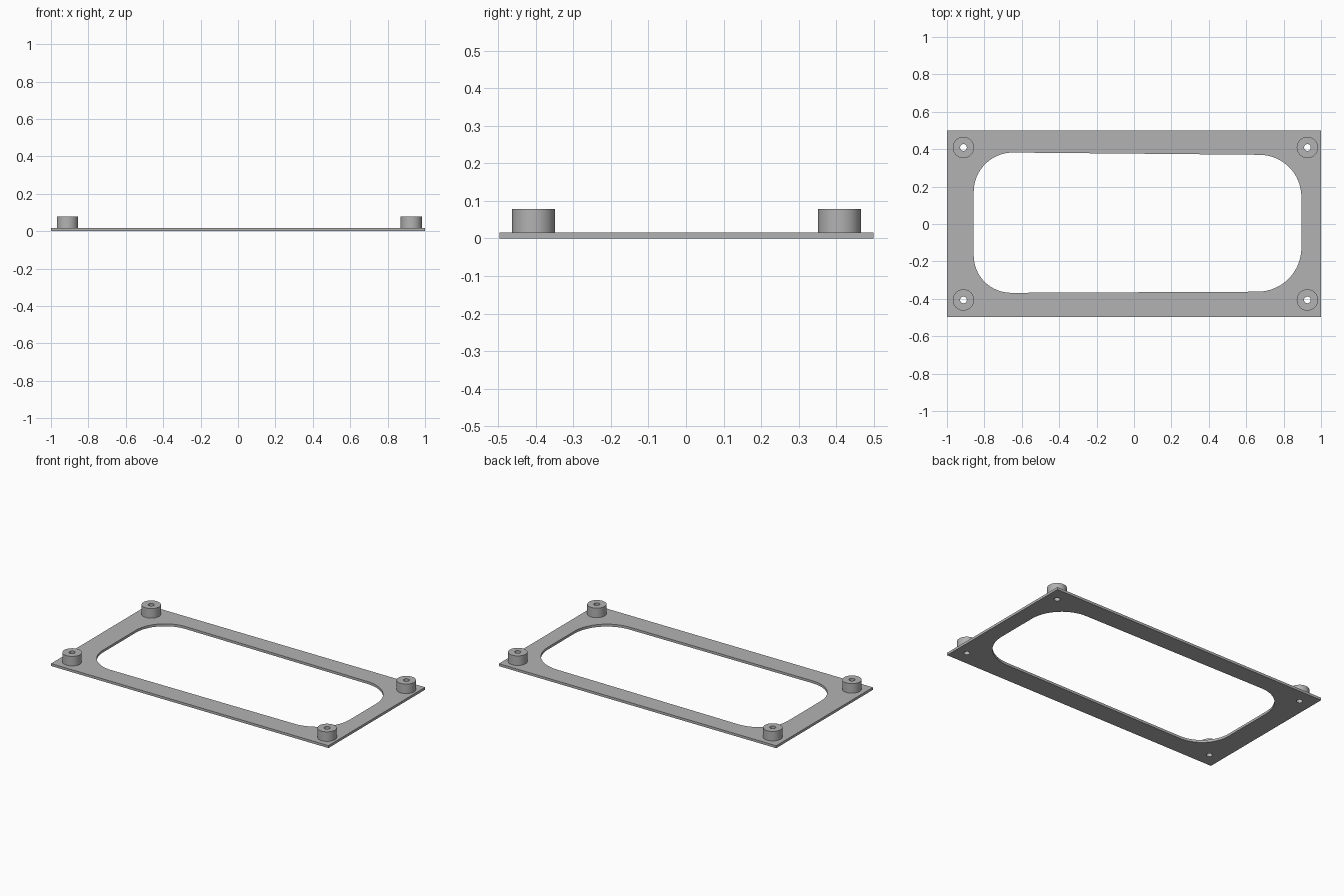
import bpy
import bmesh
from math import sin, cos, pi, radians

cube = bpy.data.objects.get("Cube")
if cube:
    bpy.data.objects.remove(cube)

PLATE_TOP, BOSS_TOP = 0.016, 0.078
BOSS_R, HOLE_R = 0.057, 0.018

grey = bpy.data.materials.new("light_grey")
grey.use_nodes = True
colour = (0.45, 0.45, 0.45, 1)
grey.diffuse_color = colour
grey.node_tree.nodes["Principled BSDF"].inputs["Base Color"].default_value = colour


def arc(cx, cy, r, start, sweep, steps):
    return [(cx + r * cos(start + sweep * i / steps),
             cy + r * sin(start + sweep * i / steps)) for i in range(steps + 1)]


def circle(cx, cy, r):
    return arc(cx, cy, r, 0, 2 * pi, 48)[:-1]


def prism(name, loops, z0, z1):
    """Extrude an outline with holes (further loops) from z0 to z1."""
    bm = bmesh.new()
    edges = []
    for loop in loops:
        vs = [bm.verts.new((x, y, z0)) for x, y in loop]
        edges += [bm.edges.new((a, b)) for a, b in zip(vs, vs[1:] + vs[:1])]
    bmesh.ops.triangle_fill(bm, edges=edges, use_beauty=True, normal=(0, 0, 1))
    res = bmesh.ops.extrude_face_region(bm, geom=bm.faces[:], use_keep_orig=True)
    for g in res["geom"]:
        if isinstance(g, bmesh.types.BMVert):
            g.co.z = z1
    bmesh.ops.recalc_face_normals(bm, faces=bm.faces[:])
    mesh = bpy.data.meshes.new(name)
    bm.to_mesh(mesh)
    bm.free()
    mesh.materials.append(grey)
    obj = bpy.data.objects.new(name, mesh)
    bpy.context.collection.objects.link(obj)
    bpy.ops.object.select_all(action="DESELECT")
    obj.select_set(True)
    bpy.context.view_layer.objects.active = obj
    bpy.ops.object.shade_smooth_by_angle(angle=radians(30))
    return obj


# Screw positions
bosses = {"back_left": (0.927, 0.409), "back_right": (-0.912, 0.409),
          "front_right": (-0.912, -0.406), "front_left": (0.927, -0.406)}

# Slightly uneven rounded opening: corner x, corner y, radius
corners = [(0.895, 0.37, 0.225), (-0.857, 0.382, 0.21),
           (-0.857, -0.368, 0.2), (0.895, -0.362, 0.235)]
opening = []
for i, (x, y, r) in enumerate(corners):
    cx = x - r if x > 0 else x + r
    cy = y - r if y > 0 else y + r
    opening += arc(cx, cy, r, i * pi / 2, pi / 2, 16)

# Base frame with screw holes
outline = [(-1, -0.497), (1, -0.497), (1, 0.499), (-1, 0.499)]
holes = [circle(x, y, HOLE_R) for x, y in bosses.values()]
prism("frame_plate", [outline, opening] + holes, 0, PLATE_TOP)

# Hollow round standoffs
for side, (x, y) in bosses.items():
    prism(side + "_standoff", [circle(x, y, BOSS_R), circle(x, y, HOLE_R)],
          PLATE_TOP, BOSS_TOP)
